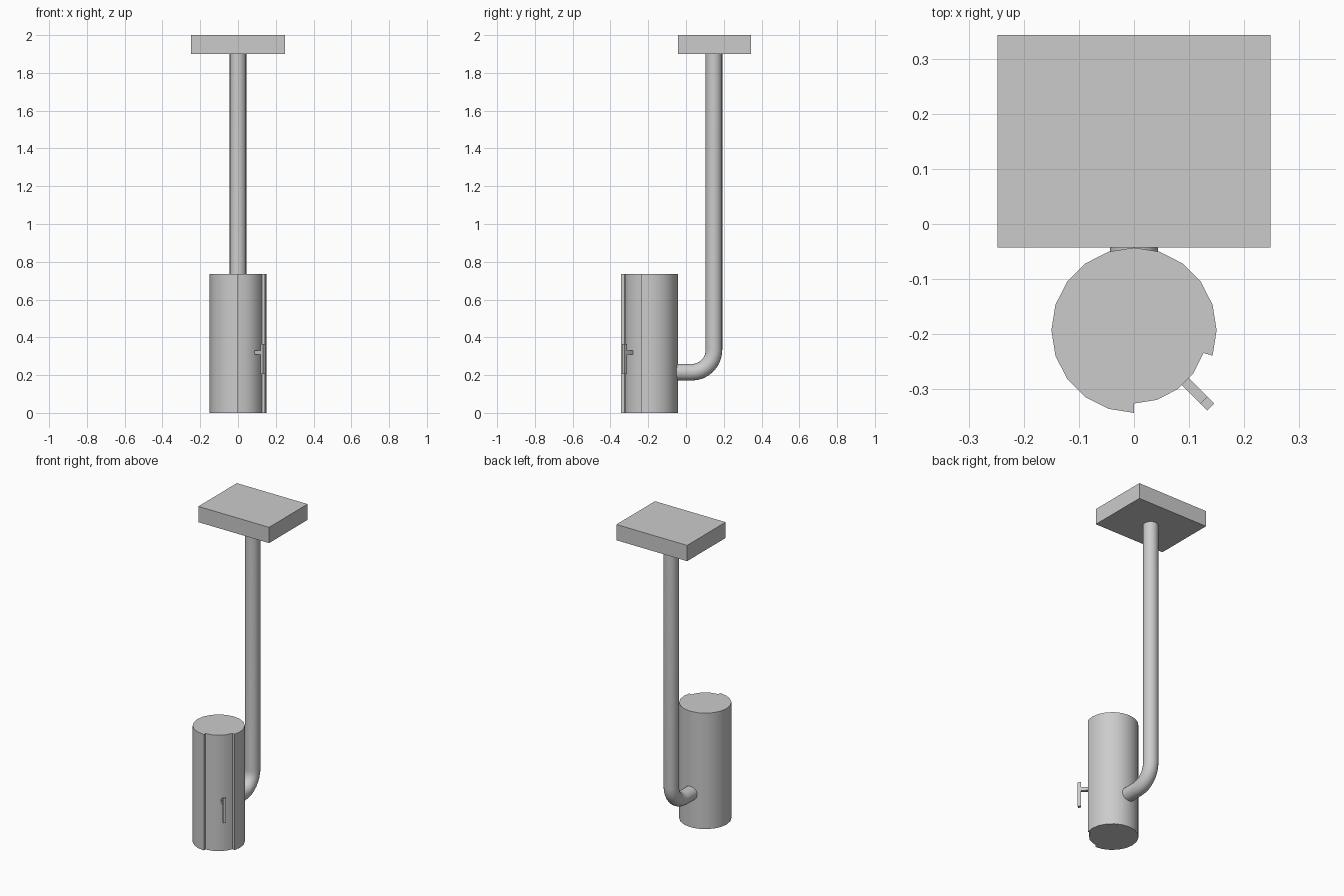
import bpy, bmesh
from math import cos, sin, pi, radians
from mathutils import Vector, Matrix

if "Cube" in bpy.data.objects:
    bpy.data.objects.remove(bpy.data.objects["Cube"])

BODY_Y, BODY_R, DOOR_R, BODY_H = -0.193, 0.15, 0.133, 0.735


def finish(name, bm, smooth=False):
    bmesh.ops.recalc_face_normals(bm, faces=bm.faces)
    mesh = bpy.data.meshes.new(name)
    bm.to_mesh(mesh)
    bm.free()
    ob = bpy.data.objects.new(name, mesh)
    bpy.context.collection.objects.link(ob)
    if smooth:
        bpy.ops.object.select_all(action='DESELECT')
        ob.select_set(True)
        bpy.context.view_layer.objects.active = ob
        bpy.ops.object.shade_smooth_by_angle(angle=radians(30))
    return ob


def box(name, size, matrix):
    bm = bmesh.new()
    bmesh.ops.create_cube(bm, size=1, matrix=matrix @ Matrix.Diagonal((*size, 1)))
    return finish(name, bm)


def loft(name, rings):
    bm = bmesh.new()
    loops = [[bm.verts.new(p) for p in ring] for ring in rings]
    n = len(loops[0])
    for a, b in zip(loops, loops[1:]):
        for i in range(n):
            j = (i + 1) % n
            bm.faces.new((a[i], a[j], b[j], b[i]))
    bm.faces.new(loops[0])
    bm.faces.new(loops[-1])
    return finish(name, bm, True)


# Stove body: 20-sided drum with a recessed door sector at the front right
def drum_point(radius, step):
    a = radians(18 * step)
    return radius * cos(a), BODY_Y + radius * sin(a)


outline = [drum_point(BODY_R, i) for i in range(-1, 16)]
outline += [drum_point(DOOR_R, i) for i in range(15, 20)]
loft("stove_body", [[(x, y, z) for x, y in outline] for z in (0, BODY_H)])

# Flue pipe: short horizontal outlet, quarter bend, long vertical run
PIPE_R, BEND_R, SIDES = 0.044, 0.118, 20
stations = [(-0.06, 0.215, 0)]
for k in range(9):
    t = k / 8 * pi / 2
    stations.append((0.03 + BEND_R * sin(t), 0.215 + BEND_R * (1 - cos(t)), t))
stations.append((0.148, 1.9, pi / 2))
rings = []
for y, z, t in stations:
    normal = Vector((0, -sin(t), cos(t)))
    rings.append([Vector((0, y, z)) + normal * PIPE_R * sin(2 * pi * i / SIDES)
                  + Vector((PIPE_R * cos(2 * pi * i / SIDES), 0, 0)) for i in range(SIDES)])
loft("flue_pipe", rings)

# Ceiling slab at the top of the flue
box("ceiling_block", (0.496, 0.386, 0.1), Matrix.Translation((0, 0.15, 1.95)))

# Door handle: stem and upright grip pointing diagonally out of the door
frame = Matrix.Translation((0, BODY_Y, 0)) @ Matrix.Rotation(radians(-45), 4, 'Z')
box("handle_stem", (0.058, 0.018, 0.022), frame @ Matrix.Translation((0.15, 0, 0.32)))
box("handle_grip", (0.018, 0.018, 0.158), frame @ Matrix.Translation((0.188, 0, 0.285)))
